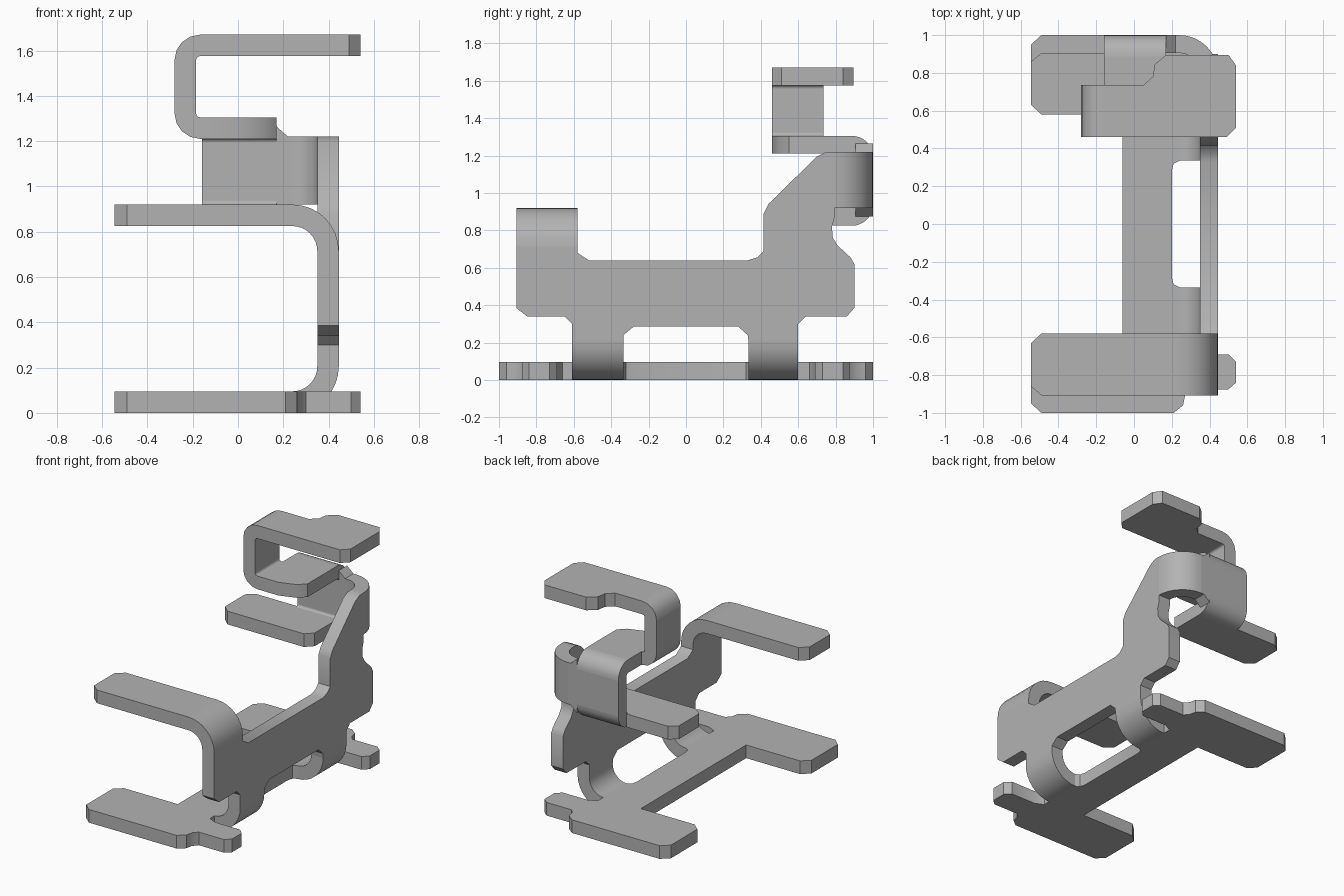
import bpy, bmesh
from math import sin, cos, radians

cube = bpy.data.objects.get("Cube")
if cube:
    bpy.data.objects.remove(cube)

steel = bpy.data.materials.new("Plain Grey Metal")
steel.use_nodes = True
GREY = (0.45, 0.45, 0.45, 1)
steel.diffuse_color = GREY
steel.node_tree.nodes["Principled BSDF"].inputs["Base Color"].default_value = GREY

# Outline coordinates (a, b) and extrusion depth d to world space, per axis
PLACE = {
    "x": lambda a, b, d: (d, a, b),
    "y": lambda a, b, d: (a, d, b),
    "z": lambda a, b, d: (a, b, d),
}


def plate(name, outline, axis, lo, hi):
    """Flat sheet: an outline extruded along one axis."""
    bm = bmesh.new()
    face = bm.faces.new([bm.verts.new(PLACE[axis](a, b, lo)) for a, b in outline])
    grown = bmesh.ops.extrude_face_region(bm, geom=[face])["geom"]
    shift = PLACE[axis](0, 0, hi - lo)
    bmesh.ops.translate(bm, vec=shift, verts=[g for g in grown if isinstance(g, bmesh.types.BMVert)])
    bmesh.ops.recalc_face_normals(bm, faces=bm.faces)
    mesh = bpy.data.meshes.new(name)
    bm.to_mesh(mesh)
    bm.free()
    mesh.materials.append(steel)
    obj = bpy.data.objects.new(name, mesh)
    bpy.context.collection.objects.link(obj)
    bpy.ops.object.select_all(action="DESELECT")
    obj.select_set(True)
    bpy.context.view_layer.objects.active = obj
    bpy.ops.object.shade_smooth_by_angle(angle=radians(35))
    return obj


def bend(name, center, outer, start, axis, lo, hi, steps=8):
    """Quarter-turn fold in the sheet, beginning at angle start."""
    def arc(r):
        angles = [radians(start + 90 * i / steps) for i in range(steps + 1)]
        return [(center[0] + r * cos(t), center[1] + r * sin(t)) for t in angles]
    return plate(name, arc(outer) + arc(outer - T)[::-1], axis, lo, hi)


T = 0.095            # sheet thickness
BIG, TIGHT = 0.205, 0.112   # outer fold radii
WALL = 0.445         # outer face of the side wall
FOLD = WALL - BIG    # where the big folds begin

# Base: spine with two pads and two ears, mirrored front to back
half = [(-0.06, -0.6), (-0.49, -0.6), (-0.545, -0.65), (-0.545, -0.95), (-0.49, -1),
        (0.21, -1), (0.26, -0.96), (0.27, -0.91), (0.3, -0.875), (0.5, -0.875),
        (0.54, -0.84), (0.54, -0.73), (0.5, -0.69), (0.3, -0.69), (FOLD, -0.66),
        (FOLD, -0.335), (0.21, -0.32), (0.2, -0.28)]
plate("base_plate", half + [(x, -y) for x, y in reversed(half)], "z", 0, T)
for side, lo, hi in (("front", -0.61, -0.335), ("back", 0.335, 0.6)):
    bend(side + "_leg_fold", (FOLD, BIG), BIG, -90, "y", lo, hi)

# Side wall
top = 0.92 - BIG
plate("side_wall", [
    (-0.61, BIG), (-0.61, 0.3), (-0.65, 0.34), (-0.85, 0.34), (-0.907, 0.385),
    (-0.907, top), (-0.58, top), (-0.58, 0.68), (-0.52, 0.64), (0.33, 0.64),
    (0.38, 0.655), (0.415, 0.69), (0.415, 0.89), (0.44, 0.94), (0.7, 1.195), (0.75, 1.22),
    (0.795, 1.22), (0.795, 0.87), (0.78, 0.82), (0.785, 0.76), (0.81, 0.72),
    (0.88, 0.655), (0.9, 0.62), (0.9, 0.385), (0.86, 0.34), (0.64, 0.34),
    (0.6, 0.3), (0.6, BIG), (0.335, BIG), (0.33, 0.24), (0.28, 0.285),
    (-0.28, 0.285), (-0.335, 0.24), (-0.335, BIG)], "x", WALL - T, WALL)

# Front arm
plate("front_arm", [(FOLD, -0.907), (-0.49, -0.907), (-0.545, -0.86), (-0.545, -0.63),
                    (-0.49, -0.58), (FOLD, -0.58)], "z", 0.92 - T, 0.92)
bend("front_arm_fold", (FOLD, top), BIG, 0, "y", -0.907, -0.58)

# Back wall, folded round from the side wall
bend("back_corner_fold", (FOLD, 1 - BIG), BIG, 0, "z", 0.92, 1.22)
low, high = 0.825 + TIGHT, 1.305 - TIGHT
plate("back_wall", [(-0.16, low), (0.17, low), (0.17, 0.875), (0.22, 0.92), (FOLD, 0.92),
                    (FOLD, 1.22), (0.22, 1.22), (0.17, 1.265), (0.17, high),
                    (-0.16, high)], "y", 1 - T, 1)

# Back arm, folded forward from the bottom of the back wall
inner = 1 - TIGHT
bend("back_arm_fold", (inner, low), TIGHT, -90, "x", -0.16, 0.17)
plate("back_arm", [(0.17, inner), (-0.16, inner), (-0.16, 0.905), (-0.49, 0.905),
                   (-0.545, 0.86), (-0.545, 0.63), (-0.49, 0.58), (0.12, 0.58),
                   (0.17, 0.63)], "z", 0.825, 0.92)

# Upper clip: shelf folded forward from the back wall, then a U turned over it
bend("shelf_fold", (inner, high), TIGHT, 0, "x", -0.16, 0.17)
turn = -0.28 + TIGHT
plate("clip_shelf", [(turn, 0.46), (0, 0.46), (0.12, 0.5), (0.17, 0.55), (0.17, inner),
                     (-0.16, inner), (-0.16, 0.735), (turn, 0.735)], "z", 1.305 - T, 1.305)
bottom, roof = 1.305 - T + TIGHT, 1.67 - TIGHT
bend("clip_lower_fold", (turn, bottom), TIGHT, 180, "y", 0.46, 0.735, 4)
plate("clip_upright", [(0.46, bottom), (0.735, bottom), (0.735, roof), (0.46, roof)],
      "x", -0.28, -0.28 + T)
bend("clip_upper_fold", (turn, roof), TIGHT, 90, "y", 0.46, 0.735, 4)
plate("clip_top", [(turn, 0.46), (0.49, 0.46), (0.54, 0.51), (0.54, 0.84), (0.5, 0.895),
                   (0.17, 0.895), (0.11, 0.845), (0.1, 0.78), (0.05, 0.735),
                   (turn, 0.735)], "z", 1.67 - T, 1.67)
